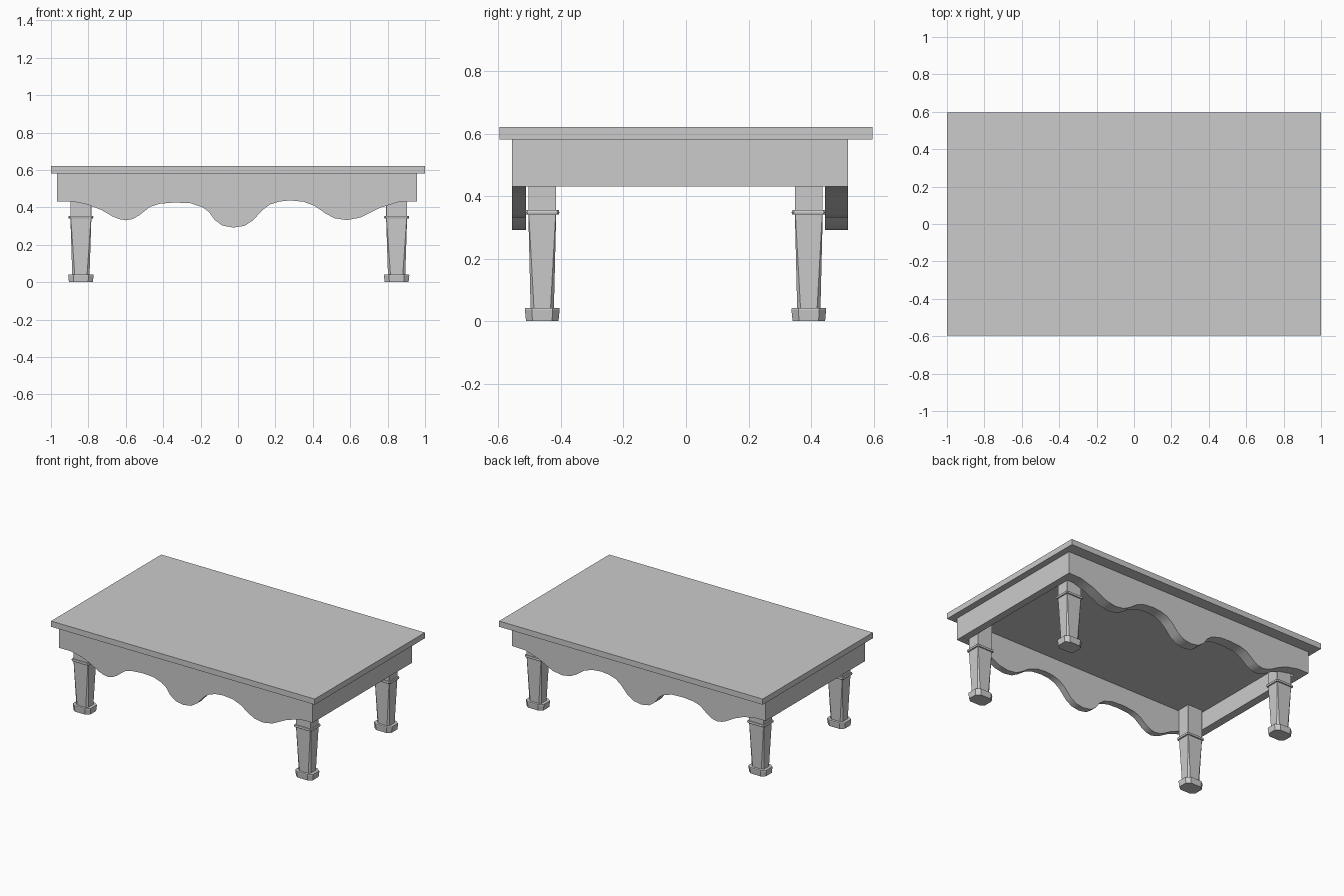
import bpy, bmesh

if "Cube" in bpy.data.objects:
    bpy.data.objects.remove(bpy.data.objects["Cube"])

def mesh_object(name, bm):
    bmesh.ops.recalc_face_normals(bm, faces=bm.faces)
    me = bpy.data.meshes.new(name)
    bm.to_mesh(me)
    bm.free()
    ob = bpy.data.objects.new(name, me)
    bpy.context.collection.objects.link(ob)
    return ob

def box(name, x0, x1, y0, y1, z0, z1):
    bm = bmesh.new()
    bmesh.ops.create_cube(bm, size=1)
    for v in bm.verts:
        v.co = (x1 if v.co.x > 0 else x0, y1 if v.co.y > 0 else y0, z1 if v.co.z > 0 else z0)
    return mesh_object(name, bm)

def loft(bm, cx, cy, sections):
    """Stack of chamfered rectangles: (z, half x, half y, chamfer fraction)."""
    rings = []
    for z, hx, hy, c in sections:
        k = 1 - c
        pts = [(1, -k), (1, k), (k, 1), (-k, 1), (-1, k), (-1, -k), (-k, -1), (k, -1)]
        rings.append([bm.verts.new((cx + a * hx, cy + b * hy, z)) for a, b in pts])
    for lo, hi in zip(rings, rings[1:]):
        for i in range(8):
            j = (i + 1) % 8
            bm.faces.new((lo[i], lo[j], hi[j], hi[i]))
    bm.faces.new(rings[0][::-1])
    bm.faces.new(rings[-1])

# table top
TOP = 0.582
box("table_top", -1, 1, -0.597, 0.597, TOP, 0.621)

# straight side aprons, and the panel closing the frame under the top
X0, X1, Y0, Y1 = -0.967, 0.956, -0.557, 0.518
UNDER = 0.554
box("left_apron", X0, X0 + 0.055, Y0 + 0.045, Y1 - 0.074, 0.431, TOP)
box("right_apron", X1 - 0.05, X1, Y0 + 0.045, Y1 - 0.074, 0.431, TOP)
box("under_panel", X0 + 0.055, X1 - 0.05, Y0 + 0.045, Y1 - 0.074, UNDER, TOP)

# scalloped front and back aprons
WAVE = [(X0, .431), (-.88, .431), (-.80, .414), (-.73, .386), (-.67, .351), (-.635, .337), (-.60, .331),
        (-.565, .337), (-.53, .356), (-.47, .403), (-.42, .419), (-.34, .426), (-.255, .422),
        (-.19, .401), (-.155, .375), (-.125, .333), (-.085, .303), (-.025, .292), (.035, .301),
        (.08, .330), (.13, .385), (.17, .415), (.22, .431), (.28, .437), (.35, .430), (.41, .408),
        (.465, .369), (.515, .342), (.58, .332), (.65, .344), (.76, .398), (.86, .429), (X1, .431)]

def scalloped_apron(name, y0, y1):
    bm = bmesh.new()
    outline = WAVE + [(X1, TOP), (X0, TOP)]
    face = bm.faces.new([bm.verts.new((x, y0, z)) for x, z in outline])
    ext = bmesh.ops.extrude_face_region(bm, geom=[face], use_keep_orig=True)
    moved = [g for g in ext["geom"] if isinstance(g, bmesh.types.BMVert)]
    bmesh.ops.translate(bm, vec=(0, y1 - y0, 0), verts=moved)
    ob = mesh_object(name, bm)
    bpy.context.view_layer.objects.active = ob
    ob.select_set(True)
    bpy.ops.object.shade_smooth_by_angle()
    ob.select_set(False)

scalloped_apron("front_apron", Y0, Y0 + 0.045)
scalloped_apron("back_apron", Y1 - 0.074, Y1)

# legs: square head, collar, tapering chamfered shaft, faceted foot
for side, cx in (("left", -0.840), ("right", 0.848)):
    for end, cy in (("front", -0.460), ("back", 0.393)):
        bm = bmesh.new()
        loft(bm, cx, cy, [(0.03, .046, .037, .3), (0.34, .056, .0445, .04)])
        loft(bm, cx, cy, [(0.34, .056, .0445, .02), (UNDER, .056, .0445, .02)])
        loft(bm, cx, cy, [(0.341, .065, .053, .12), (0.348, .067, .055, .12), (0.355, .065, .053, .12)])
        loft(bm, cx, cy, [(0, .064, .052, .4), (0.036, .068, .0555, .4), (0.042, .067, .0545, .4)])
        mesh_object(f"{end}_{side}_leg", bm)
